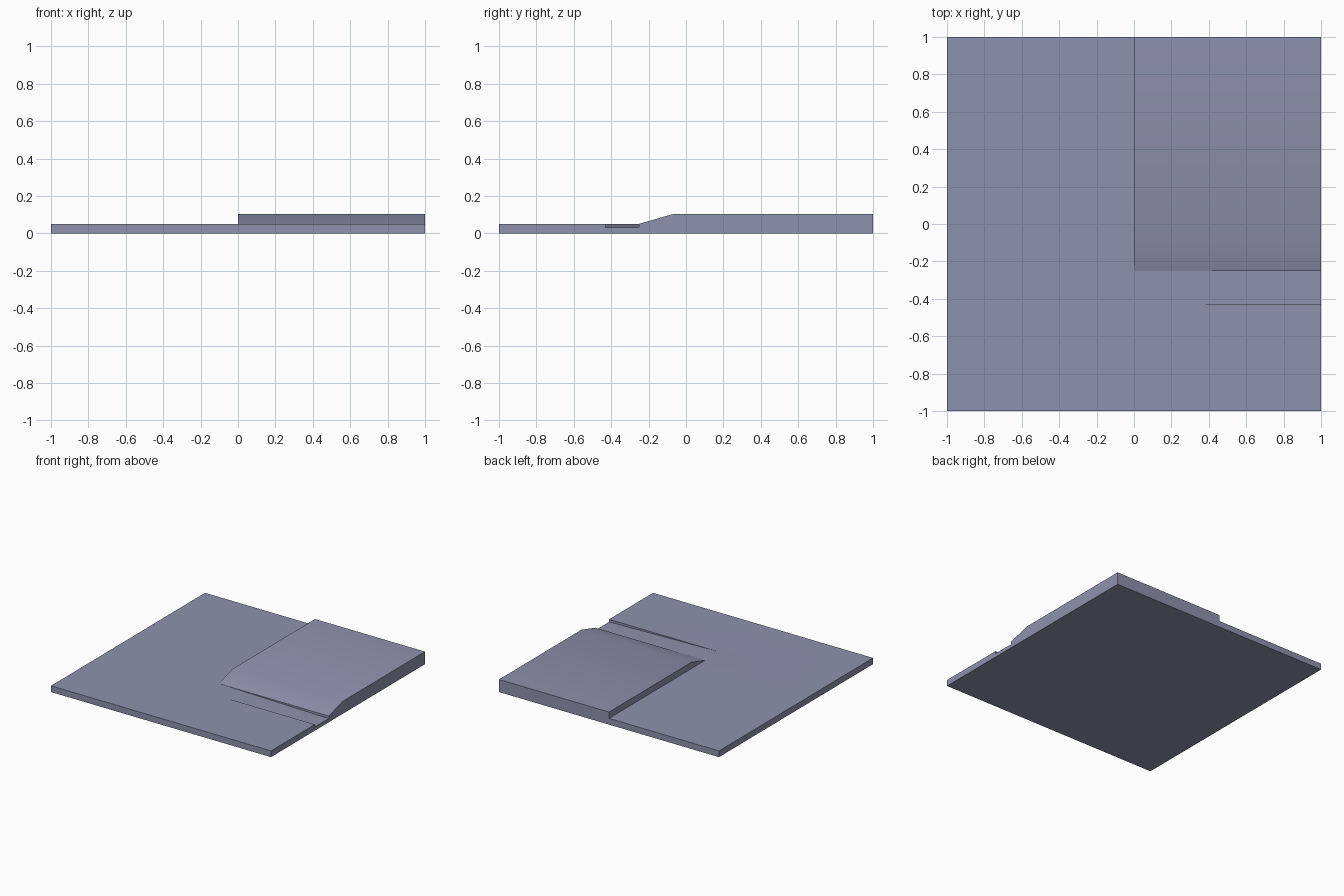
import bpy, bmesh

if "Cube" in bpy.data.objects:
    bpy.data.objects.remove(bpy.data.objects["Cube"])

# Grid lines of the tile: columns along x, rows along y
XS = [-1.0, 0.0, 1.0]
YS = [-1.0, -0.43, -0.25, -0.07, 1.0]
GROUND, FLOOR, TOP = 0.051, 0.03, 0.103


def height(i, j, x, y):
    """Top height of cell (i, j) at one of its corners."""
    if not (0 <= i < 2 and 0 <= j < 4):
        return 0.0                                    # outside the tile
    if i == 0 or j == 0:
        return GROUND                                 # flat ground
    if j == 1:
        return FLOOR if x > 0.5 else GROUND           # sloping channel
    if j == 2:
        return TOP if y > -0.1 else GROUND            # ramp up
    return TOP                                        # plateau


def add_face(bm, points):
    unique = list(dict.fromkeys(points))
    if len(unique) > 2:
        bm.faces.new([bm.verts.new(p) for p in unique])


def wall(bm, a, b, p, q):
    """Upright face between cells a and b along the edge p-q."""
    add_face(bm, [(*p, height(*a, *p)), (*q, height(*a, *q)),
                  (*q, height(*b, *q)), (*p, height(*b, *p))])


bm = bmesh.new()
# Tops and underside
for i in range(2):
    for j in range(4):
        ring = [(XS[i], YS[j]), (XS[i + 1], YS[j]),
                (XS[i + 1], YS[j + 1]), (XS[i], YS[j + 1])]
        add_face(bm, [(*p, height(i, j, *p)) for p in ring])
        add_face(bm, [(*p, 0.0) for p in reversed(ring)])
# Walls across x, then across y
for i in range(3):
    for j in range(4):
        wall(bm, (i - 1, j), (i, j), (XS[i], YS[j]), (XS[i], YS[j + 1]))
for i in range(2):
    for j in range(5):
        wall(bm, (i, j - 1), (i, j), (XS[i], YS[j]), (XS[i + 1], YS[j]))
bmesh.ops.remove_doubles(bm, verts=bm.verts, dist=1e-5)
bmesh.ops.recalc_face_normals(bm, faces=bm.faces)

mesh = bpy.data.meshes.new("ramp_tile")
bm.to_mesh(mesh)
bm.free()
tile = bpy.data.objects.new("ramp_tile", mesh)
bpy.context.collection.objects.link(tile)

mat = bpy.data.materials.new("blue grey")
mat.diffuse_color = (0.27, 0.288, 0.42, 1.0)
mat.use_nodes = True
mat.node_tree.nodes["Principled BSDF"].inputs["Base Color"].default_value = mat.diffuse_color
mesh.materials.append(mat)

# Soft shading over the ramp, crisp outer edges
bpy.context.view_layer.objects.active = tile
tile.select_set(True)
bpy.ops.object.shade_smooth_by_angle(angle=0.52)
